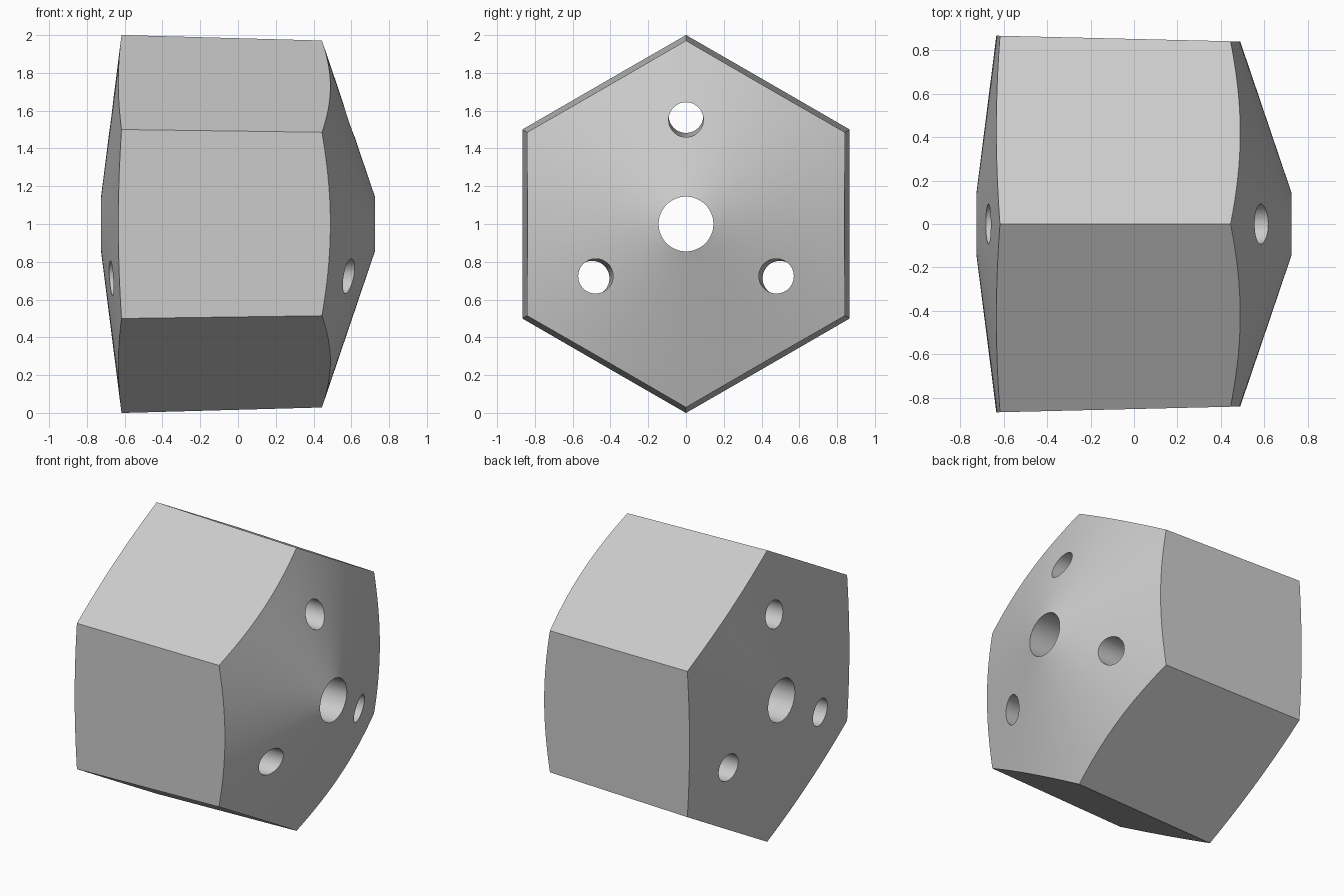
import bpy
import bmesh
from math import sin, cos, pi, radians

default = bpy.data.objects.get("Cube")
if default:
    bpy.data.objects.remove(default, do_unlink=True)

AXIS_Z = 1.0

grey = bpy.data.materials.new("plain grey")
grey.use_nodes = True
GREY = (0.6, 0.6, 0.6, 1)
grey.diffuse_color = GREY
grey.node_tree.nodes["Principled BSDF"].inputs["Base Color"].default_value = GREY


def turned_solid(name, stations, sides, angle=0.0):
    """Closed solid along x; each station is (x, radius, offset from the axis towards angle)."""
    bm = bmesh.new()
    rings = []
    for x, radius, offset in stations:
        cy, cz = offset * sin(angle), AXIS_Z + offset * cos(angle)
        rings.append([bm.verts.new((x, cy + radius * sin(2 * pi * i / sides),
                                    cz + radius * cos(2 * pi * i / sides)))
                      for i in range(sides)])
    for a, b in zip(rings, rings[1:]):
        for i in range(sides):
            j = (i + 1) % sides
            bm.faces.new((a[i], a[j], b[j], b[i]))
    bm.faces.new(rings[0])
    bm.faces.new(rings[-1])
    bmesh.ops.recalc_face_normals(bm, faces=bm.faces)
    mesh = bpy.data.meshes.new(name)
    bm.to_mesh(mesh)
    bm.free()
    mesh.materials.append(grey)
    obj = bpy.data.objects.new(name, mesh)
    bpy.context.collection.objects.link(obj)
    return obj


def apply_boolean(target, tool, operation):
    mod = target.modifiers.new(tool.name, 'BOOLEAN')
    mod.operation = operation
    mod.solver = 'EXACT'
    mod.object = tool
    bpy.context.view_layer.objects.active = target
    bpy.ops.object.modifier_apply(modifier=mod.name)
    bpy.data.objects.remove(tool, do_unlink=True)


# Slightly tapered hexagonal body
body = turned_solid("hexagonal_body", [(-1, 1.011, 0), (1, 0.956, 0)], 6)

# Shallow cone on the left end, steeper cone on the right end
cones = turned_solid("cone_ends", [(-0.737, 0.05, 0), (-0.579, 1.3, 0),
                                   (0.333, 1.3, 0), (0.757, 0.05, 0)], 120)
apply_boolean(body, cones, 'INTERSECT')

# Central bore
bore = turned_solid("centre_bore", [(-1, 0.145, 0), (1, 0.145, 0)], 64)
apply_boolean(body, bore, 'DIFFERENCE')

# Three smaller holes, leaning with the body's taper
for k in range(3):
    hole = turned_solid("outer_hole", [(-1, 0.092, 0.58), (1, 0.092, 0.545)],
                        48, k * 2 * pi / 3)
    apply_boolean(body, hole, 'DIFFERENCE')

# Smooth cones and bores, sharp rims and corners
bpy.ops.object.select_all(action='DESELECT')
body.select_set(True)
bpy.context.view_layer.objects.active = body
bpy.ops.object.shade_smooth_by_angle(angle=radians(12))
